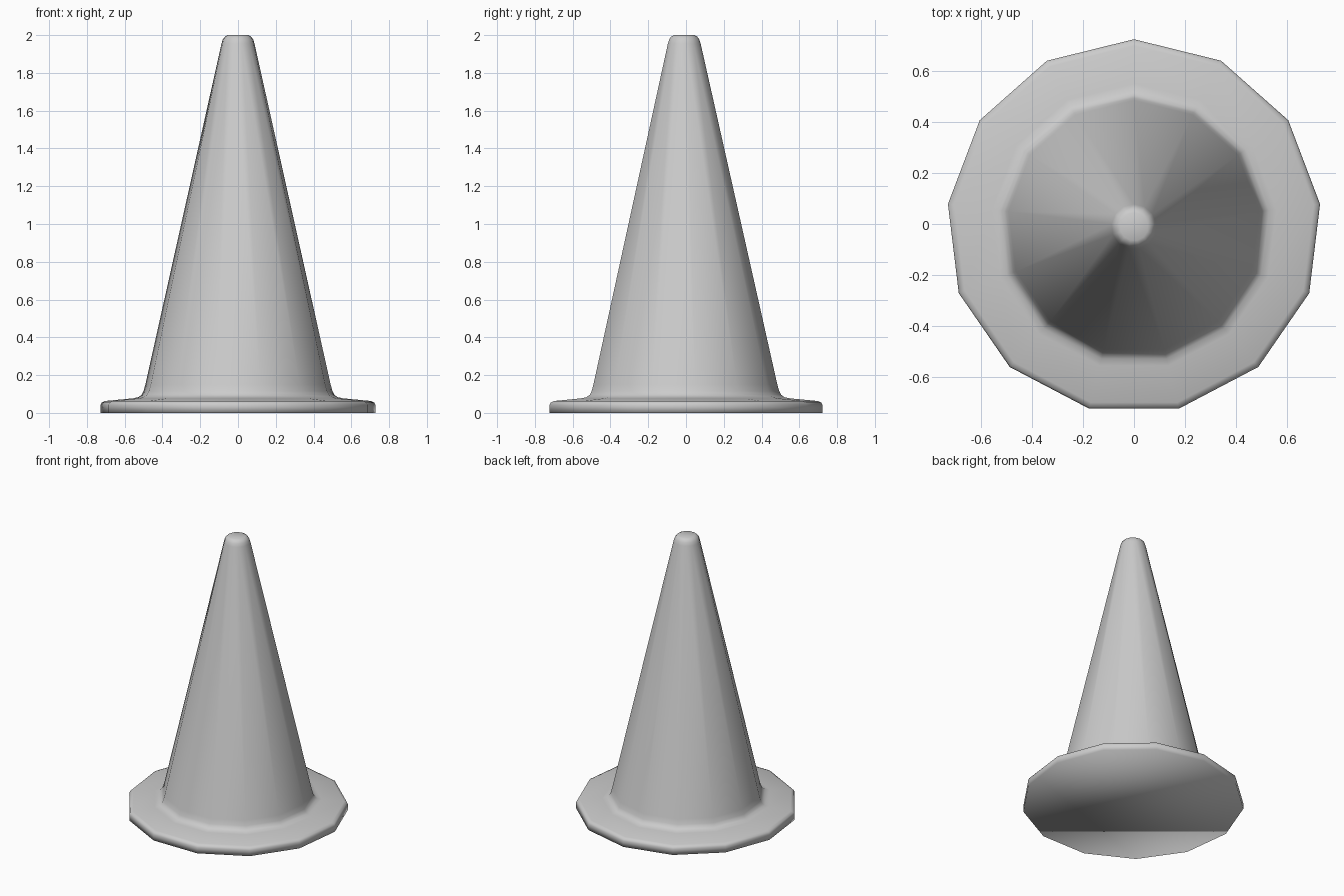
import bpy, bmesh
from math import sin, cos, tau

if "Cube" in bpy.data.objects:
    bpy.data.objects.remove(bpy.data.objects["Cube"])

SIDES = 13
CENTRE_Y = -0.0105  # odd-sided outline: shift so its bounds are centred

# radius, height: flange rim, flange top, fillet, cone wall, rounded tip
PROFILE = [
    (0.733, 0.0), (0.733, 0.042), (0.727, 0.055), (0.708, 0.063),
    (0.56, 0.077), (0.532, 0.083), (0.514, 0.096), (0.504, 0.115),
    (0.494, 0.15), (0.088, 1.955), (0.081, 1.977), (0.07, 1.992),
    (0.055, 2.0),
]


def ring(bm, radius, z):
    """One ring of vertices with a corner pointing to +y."""
    return [bm.verts.new((radius * sin(tau * i / SIDES),
                          radius * cos(tau * i / SIDES) + CENTRE_Y, z))
            for i in range(SIDES)]


bm = bmesh.new()
rings = [ring(bm, r, z) for r, z in PROFILE]

# walls between neighbouring rings
for low, high in zip(rings, rings[1:]):
    for i in range(SIDES):
        j = (i + 1) % SIDES
        bm.faces.new((low[i], high[i], high[j], low[j]))

# closed base and flat tip
bm.faces.new(rings[0])
bm.faces.new(rings[-1])
bmesh.ops.recalc_face_normals(bm, faces=bm.faces)
for face in bm.faces:
    face.smooth = True

mesh = bpy.data.meshes.new("traffic_cone")
bm.to_mesh(mesh)
bm.free()
cone = bpy.data.objects.new("traffic_cone", mesh)
bpy.context.collection.objects.link(cone)
